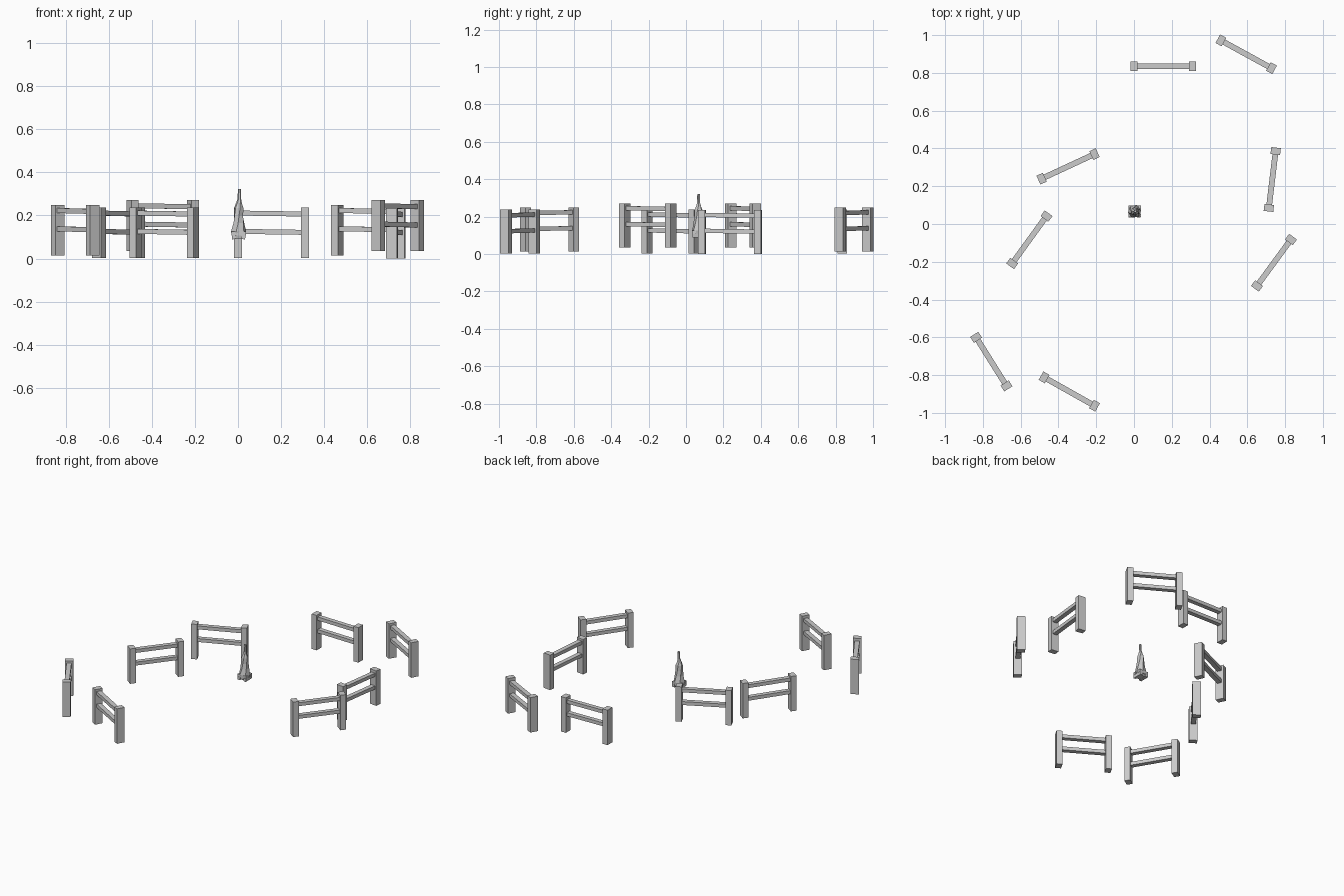
import bpy, bmesh, math
from mathutils import Matrix, Vector

if "Cube" in bpy.data.objects:
    bpy.data.objects.remove(bpy.data.objects["Cube"])

POST = (0.037, 0.051, 0.235)


def make_object(name, bm):
    bmesh.ops.recalc_face_normals(bm, faces=bm.faces)
    mesh = bpy.data.meshes.new(name)
    bm.to_mesh(mesh)
    bm.free()
    ob = bpy.data.objects.new(name, mesh)
    bpy.context.collection.objects.link(ob)
    return ob


def add_box(bm, size, mat):
    bmesh.ops.create_cube(bm, size=1, matrix=mat @ Matrix.Diagonal((*size, 1)))


def fence(index, a, b, z):
    # Two posts joined by two slightly sloping rails
    a, b = Vector((*a, z)), Vector((*b, z))
    span = (b - a).length
    frame = Matrix.Translation((a + b) / 2) @ Matrix.Rotation(
        math.atan2(b.y - a.y, b.x - a.x), 4, 'Z')
    bm = bmesh.new()
    for s in (-1, 1):
        add_box(bm, POST, frame @ Matrix.Translation((s * span / 2, 0, POST[2] / 2)))
    make_object(f"fence_posts_{index}", bm)
    bm = bmesh.new()
    for h in (0.122, 0.207):
        add_box(bm, (span, 0.03, 0.023), frame @ Matrix.Translation((0, 0, h))
                @ Matrix.Rotation(0.015, 4, 'Y'))
    make_object(f"fence_rails_{index}", bm)


def spire(name, centre, rings, sides=6):
    # Faceted loft through (radius, height, x shift, twist) rings
    bm = bmesh.new()
    loops = []
    for r, z, dx, twist in rings:
        loops.append([bm.verts.new((centre[0] + dx + r * math.cos(twist + math.tau * i / sides),
                                    centre[1] + r * math.sin(twist + math.tau * i / sides), z))
                      for i in range(sides)])
    for lo, hi in zip(loops, loops[1:]):
        for i in range(sides):
            j = (i + 1) % sides
            bm.faces.new((lo[i], lo[j], hi[j], hi[i]))
    bm.faces.new(loops[0])
    bm.faces.new(loops[-1])
    make_object(name, bm)


# Ring of fence sections: two post positions and ground height
fences = [
    ((0.00, 0.835), (0.31, 0.835), 0.002),
    ((0.46, 0.972), (0.728, 0.825), 0.014),
    ((0.714, 0.085), (0.75, 0.386), 0.0),
    ((0.651, -0.328), (0.831, -0.082), 0.036),
    ((-0.489, 0.24), (-0.209, 0.37), 0.036),
    ((-0.645, -0.209), (-0.463, 0.042), 0.002),
    ((-0.836, -0.60), (-0.675, -0.857), 0.014),
    ((-0.476, -0.812), (-0.209, -0.962), 0.002),
]
for n, (a, b, z) in enumerate(fences, 1):
    fence(n, a, b, z)

# Small centrepiece: crossed logs under a pointed flame
C = (0.003, 0.067)
bm = bmesh.new()
for s in (-1, 1):
    add_box(bm, (0.018, 0.064, 0.02), Matrix.Translation((C[0] + s * 0.022, C[1], 0.1))
            @ Matrix.Rotation(s * 0.12, 4, 'Y'))
    add_box(bm, (0.066, 0.018, 0.02), Matrix.Translation((C[0], C[1] + s * 0.022, 0.116)))
make_object("crossed_logs", bm)
spire("flame", C, [
    (0.028, 0.092, 0, 0.0), (0.036, 0.125, 0, 0.2), (0.027, 0.165, 0.001, 0.4),
    (0.023, 0.2, 0, 0.6), (0.022, 0.235, 0.001, 0.8), (0.014, 0.256, 0.001, 1.0),
    (0.009, 0.275, 0.003, 1.1), (0.007, 0.322, 0.004, 1.2)])
